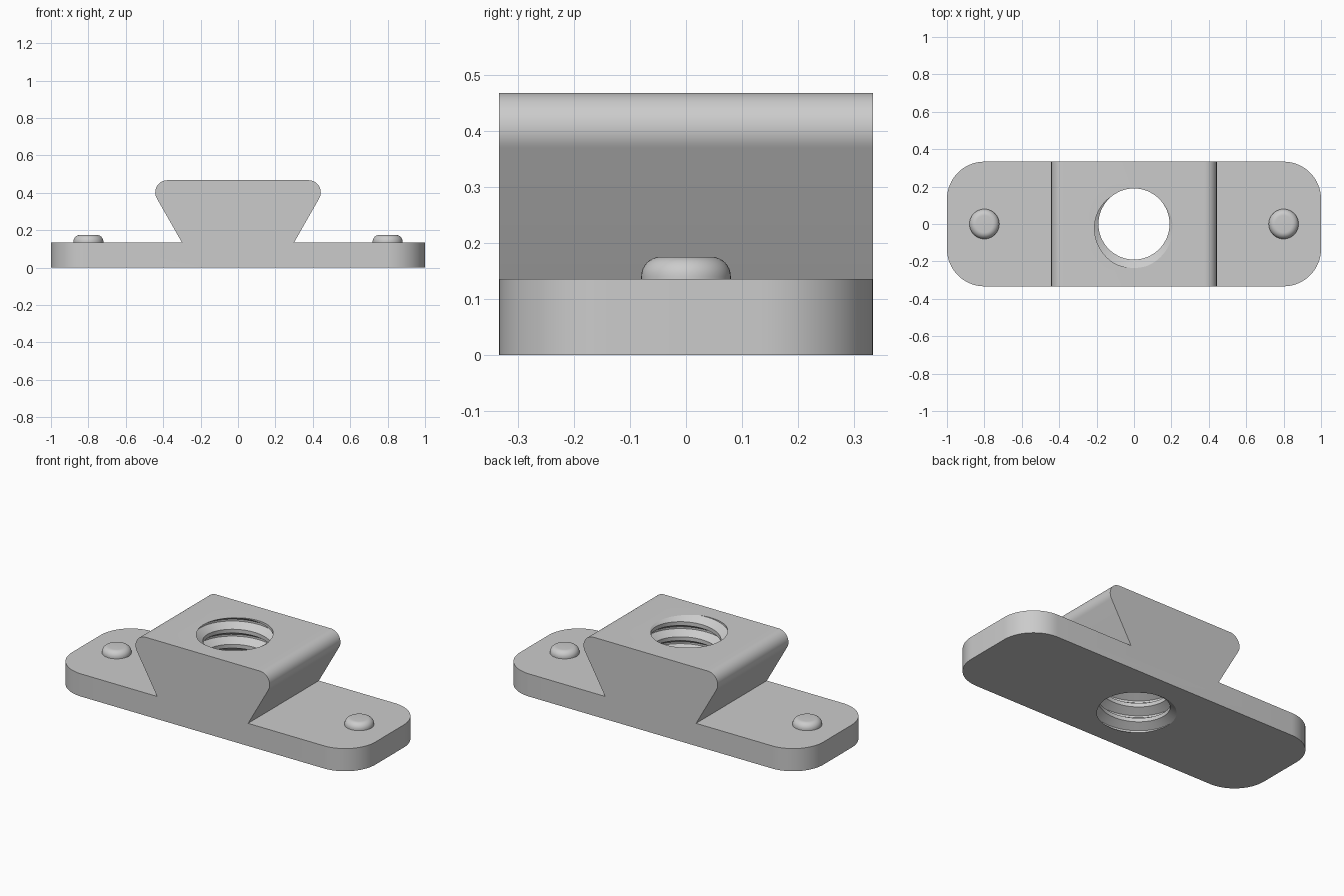
import bpy, bmesh, math

if "Cube" in bpy.data.objects:
    bpy.data.objects.remove(bpy.data.objects["Cube"], do_unlink=True)

PLATE_TOP, TOP, HALF_Y = 0.135, 0.4675, 0.3333

grey = bpy.data.materials.new("plain grey")
grey.use_nodes = True
COLOUR = (0.6, 0.6, 0.6, 1)
grey.diffuse_color = COLOUR
grey.node_tree.nodes["Principled BSDF"].inputs["Base Color"].default_value = COLOUR


def make_object(name, bm):
    bmesh.ops.recalc_face_normals(bm, faces=bm.faces)
    mesh = bpy.data.meshes.new(name)
    bm.to_mesh(mesh)
    bm.free()
    mesh.materials.append(grey)
    obj = bpy.data.objects.new(name, mesh)
    bpy.context.collection.objects.link(obj)
    return obj


def activate(obj):
    bpy.ops.object.select_all(action='DESELECT')
    obj.select_set(True)
    bpy.context.view_layer.objects.active = obj


def arc(cx, cy, r, start, end, steps):
    angles = [math.radians(start + (end - start) * i / steps) for i in range(steps + 1)]
    return [(cx + r * math.cos(a), cy + r * math.sin(a)) for a in angles]


def prism(name, points, offset):
    """Extrude a closed outline of 3D points by an offset."""
    bm = bmesh.new()
    face = bm.faces.new([bm.verts.new(p) for p in points])
    moved = bmesh.ops.extrude_face_region(bm, geom=[face])["geom"]
    verts = [v for v in moved if isinstance(v, bmesh.types.BMVert)]
    bmesh.ops.translate(bm, verts=verts, vec=offset)
    return make_object(name, bm)


def combine(target, tool, operation):
    mod = target.modifiers.new(operation.title(), 'BOOLEAN')
    mod.operation, mod.object, mod.solver = operation, tool, 'EXACT'
    activate(target)
    bpy.ops.object.modifier_apply(modifier=mod.name)
    bpy.data.objects.remove(tool, do_unlink=True)


def thread_cutter(minor, major, pitch, z0, turns, n=64):
    """Solid screw: a helical grid closed by a fan at each end."""
    profile = [(0, minor), (0.25, minor), (0.5625, major), (0.6875, major)]
    m = len(profile)
    bm = bmesh.new()
    columns = []
    for j in range(n):
        a = math.tau * j / n
        column = []
        for k in range(turns * m + m * (j == 0) + 1):
            f, r = profile[k % m]
            z = z0 + pitch * (k // m + f + j / n)
            column.append(bm.verts.new((r * math.cos(a), r * math.sin(a), z)))
        columns.append(column)
    first = columns[0]
    columns.append(first[m:])
    for a, b in zip(columns, columns[1:]):
        for k in range(turns * m):
            bm.faces.new((a[k], b[k], b[k + 1], a[k + 1]))
    # End loops follow one turn of the helix, then step back along the seam
    ends = [
        ([c[0] for c in columns] + first[m - 1:0:-1], z0 - pitch),
        ([c[turns * m] for c in columns] + first[-2:-m - 1:-1], z0 + pitch * (turns + 2)),
    ]
    for loop, z in ends:
        centre = bm.verts.new((0, 0, z))
        for a, b in zip(loop, loop[1:] + loop[:1]):
            bm.faces.new((a, b, centre))
    return make_object("thread_cutter", bm)


# Base plate with rounded corners
r = 0.2
outline = []
for sx, sy, start in ((1, 1, 0), (-1, 1, 90), (-1, -1, 180), (1, -1, 270)):
    outline += arc(sx * (1 - r), sy * (HALF_Y - r), r, start, start + 90, 16)
body = prism("mounting_body", [(x, y, 0) for x, y in outline], (0, 0, PLATE_TOP))

# Dovetail block, with its foot sunk into the plate
side = [(0.30, PLATE_TOP / 2), (0.30, PLATE_TOP)] + arc(0.3775, TOP - 0.065, 0.065, -30, 90, 16)
outline = side + [(-x, z) for x, z in reversed(side)]
block = prism("dovetail_block", [(x, -HALF_Y, z) for x, z in outline], (0, 2 * HALF_Y, 0))
combine(body, block, 'UNION')

# Threaded hole through block and plate
combine(body, thread_cutter(0.19, 0.235, 0.09, -0.195, 9), 'DIFFERENCE')
activate(body)
bpy.ops.object.shade_smooth_by_angle(angle=math.radians(25))

# Locating nubs, one near each end
for name, x in (("left_nub", 0.8), ("right_nub", -0.8)):
    bm = bmesh.new()
    profile = [(0.08, PLATE_TOP - 0.01)] + arc(0.045, 0.14, 0.035, 0, 90, 8) + [(0, 0.175)]
    verts = [bm.verts.new((px, 0, pz)) for px, pz in profile]
    edges = [bm.edges.new(pair) for pair in zip(verts, verts[1:])]
    bmesh.ops.spin(bm, geom=verts + edges, cent=(0, 0, 0), axis=(0, 0, 1),
                   angle=math.tau, steps=40)
    bmesh.ops.remove_doubles(bm, verts=bm.verts, dist=0.0001)
    nub = make_object(name, bm)
    nub.location.x = x
    activate(nub)
    bpy.ops.object.shade_smooth_by_angle(angle=math.radians(30))
